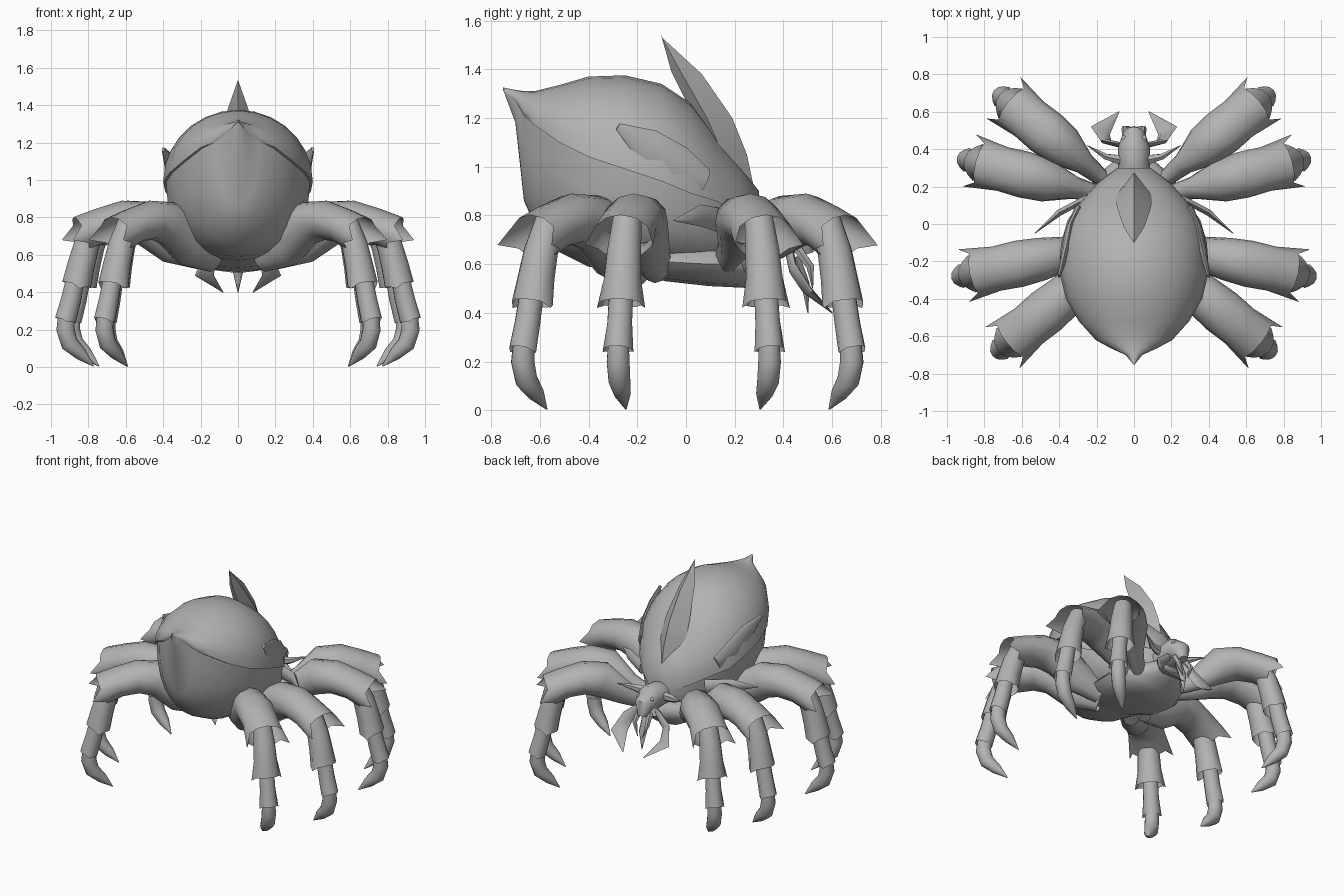
import bpy, bmesh, math
from mathutils import Vector

cube = bpy.data.objects.get("Cube")
if cube:
    bpy.data.objects.remove(cube)

grey = bpy.data.materials.new("stone_grey")
grey.use_nodes = True
grey.diffuse_color = (0.45, 0.45, 0.45, 1)
grey.node_tree.nodes["Principled BSDF"].inputs["Base Color"].default_value = grey.diffuse_color


def loft(name, rings, cap=True, angle=50):
    """Skin a list of equal-sized rings of points."""
    bm = bmesh.new()
    rows = [[bm.verts.new(p) for p in ring] for ring in rings]
    n = len(rows[0])
    for a, b in zip(rows, rows[1:]):
        for i in range(n):
            j = (i + 1) % n
            bm.faces.new((a[i], a[j], b[j], b[i]))
    if cap:
        bm.faces.new(rows[0])
        bm.faces.new(rows[-1])
    bmesh.ops.recalc_face_normals(bm, faces=bm.faces)
    mesh = bpy.data.meshes.new(name)
    bm.to_mesh(mesh)
    bm.free()
    mesh.materials.append(grey)
    obj = bpy.data.objects.new(name, mesh)
    bpy.context.collection.objects.link(obj)
    bpy.ops.object.select_all(action="DESELECT")
    obj.select_set(True)
    bpy.context.view_layer.objects.active = obj
    bpy.ops.object.shade_smooth_by_angle(angle=math.radians(angle))
    return obj


def tube(name, path, sizes, side, n=8, spikes=0.0):
    """Elliptical tube; sizes are (along side, across side). Spikes point its open end at both sides."""
    pts = [Vector(p) for p in path]
    rings = []
    for k, p in enumerate(pts):
        t = (pts[min(k + 1, len(pts) - 1)] - pts[max(k - 1, 0)]).normalized()
        u = (Vector(side) - t * t.dot(Vector(side))).normalized()
        v = t.cross(u)
        a, b = sizes[k]
        ring = []
        for i in range(n):
            ang = math.tau * i / n
            q = p + u * a * math.cos(ang) + v * b * math.sin(ang)
            if spikes and k == len(pts) - 1 and i % (n // 2) == 0:
                q += t * spikes + (q - p) * 0.15
            ring.append(q)
        rings.append(ring)
    return loft(name, rings, cap=not spikes)


# Abdomen stations: y, half width, top, crease height, bottom
stations = [(-.75, .004, 1.325, 1.32, 1.315), (-.70, .04, 1.315, 1.28, 1.18),
            (-.665, .11, 1.31, 1.22, .86), (-.62, .19, 1.31, 1.18, .76),
            (-.52, .28, 1.335, 1.11, .65), (-.4, .35, 1.37, 1.05, .59),
            (-.25, .385, 1.375, 1.0, .57), (-.1, .375, 1.34, .95, .56),
            (.02, .34, 1.26, .9, .56), (.12, .27, 1.13, .87, .56),
            (.22, .18, 1.0, .82, .58), (.3, .08, .9, .78, .64)]
N = 14


def arch(y, w, base, tip, power=1.0):
    """Half-oval cross-section between the two crease points."""
    ring = []
    for i in range(N + 1):
        c, s = math.cos(math.pi * i / N), max(0.0, math.sin(math.pi * i / N))
        ring.append((w * c, y, base + (tip - base) * s ** power))
    return ring


loft("abdomen_belly", [arch(y, w, c, b, .78) for y, w, t, c, b in stations])
loft("abdomen_shell", [arch(y, w + .015 * min(1, w * 8), c - .01, t) for y, w, t, c, b in stations])

# Thorax that carries the legs
tube("thorax", [(0, -.3, .63), (0, -.08, .61), (0, .1, .6), (0, .25, .6), (0, .36, .65)],
     [(.12, .04), (.28, .08), (.29, .09), (.21, .1), (.08, .06)], (1, 0, 0), 12)

# Dorsal horn: height, inner y, outer y, half width
horn = [(.86, .16, .29, .08), (1.05, .1, .25, .1), (1.2, .03, .19, .09),
        (1.38, -.06, .065, .055), (1.53, -.1, -.098, .002)]
loft("dorsal_horn", [[(0, o, z), (w, i + (o - i) * .35, z), (0, i, z + .01), (-w, i + (o - i) * .35, z)]
                     for z, i, o, w in horn], angle=25)

# Head and tongue
tube("head", [(0, .22, .71), (0, .32, .73), (0, .41, .74), (0, .47, .71), (0, .495, .64)],
     [(.09, .08), (.085, .085), (.085, .085), (.065, .065), (.03, .03)], (1, 0, 0), 12)
tube("tongue", [(0, .45, .63), (0, .49, .52), (0, .5, .4)],
     [(.03, .02), (.03, .02), (.002, .002)], (1, 0, 0), 6)

# Leg routes: root x, root y, outer x, outer y, thickness at the root
legs = {"front_leg": (.12, -.18, .72, -.675, 1.4), "mid_front_leg": (.18, -.12, .93, -.28, 1.2),
        "mid_back_leg": (.15, .15, .9, .345, .8), "back_leg": (.14, .22, .71, .685, .8)}
# Leg segments: (reach, height, half width, half depth) and spike length
segments = {
    "thigh": ([(0, .6, .05, .07), (.22, .67, .075, .1), (.42, .77, .115, .12), (.58, .785, .125, .105),
               (.74, .755, .12, .095), (.88, .71, .125, .1)], .08),
    "shin": ([(.76, .79, .06, .06), (.84, .65, .072, .07), (.88, .54, .078, .075), (.91, .44, .088, .08)], .02),
    "ankle": ([(.91, .5, .05, .05), (.95, .36, .052, .055), (.99, .25, .056, .058)], .01),
    "claw": ([(.98, .3, .042, .045), (.99, .2, .048, .05), (.96, .125, .046, .048),
              (.88, .07, .035, .035), (.79, .005, .003, .003)], 0),
}

for label, s in (("left", 1), ("right", -1)):
    for leg, (rx, ry, ox, oy, thick) in legs.items():
        span = Vector((s * (ox - rx), oy - ry, 0))
        root = Vector((s * rx, ry, 0))
        side = Vector((-span.y, span.x, 0)).normalized()
        for part, (prof, spikes) in segments.items():
            sizes = [(a * thick, b * thick) if r < .3 else (a, b) for r, _, a, b in prof]
            tube(f"{label}_{leg}_{part}", [root + span * r + Vector((0, 0, z)) for r, z, _, _ in prof],
                 sizes, side, 12, spikes)

    # Abdomen side fin and lower spine
    tube(f"{label}_side_fin", [(s * .3, .08, .94), (s * .35, -.04, 1.0), (s * .37, -.16, 1.09), (s * .4, -.28, 1.165)],
         [(.05, .02), (.09, .02), (.07, .02), (.015, .008)], (0, 0, 1), 8)
    tube(f"{label}_lower_spine", [(s * .25, .14, .78), (s * .4, .06, .8), (s * .53, -.05, .78)],
         [(.05, .02), (.045, .02), (.003, .002)], (0, 0, 1), 6)

    # Hanging jaw blade, cheek spike, fang and eye
    tube(f"{label}_jaw_blade", [(s * .06, .42, .67), (s * .15, .44, .58), (s * .18, .5, .49), (s * .08, .6, .4)],
         [(.025, .015), (.04, .015), (.055, .014), (.003, .002)], (s, .4, 0), 6)
    tube(f"{label}_cheek_spike", [(s * .06, .34, .74), (s * .15, .36, .75), (s * .25, .42, .78)],
         [(.035, .03), (.025, .018), (.002, .002)], (0, 0, 1), 6)
    tube(f"{label}_fang", [(s * .04, .46, .66), (s * .05, .51, .59), (s * .02, .52, .5)],
         [(.02, .02), (.018, .018), (.002, .002)], (1, 0, 0), 6)
    tube(f"{label}_eye", [(s * .045, .44, .755), (s * .055, .465, .76), (s * .058, .475, .762)],
         [(.016, .016), (.014, .014), (.004, .004)], (0, 0, 1), 8)
